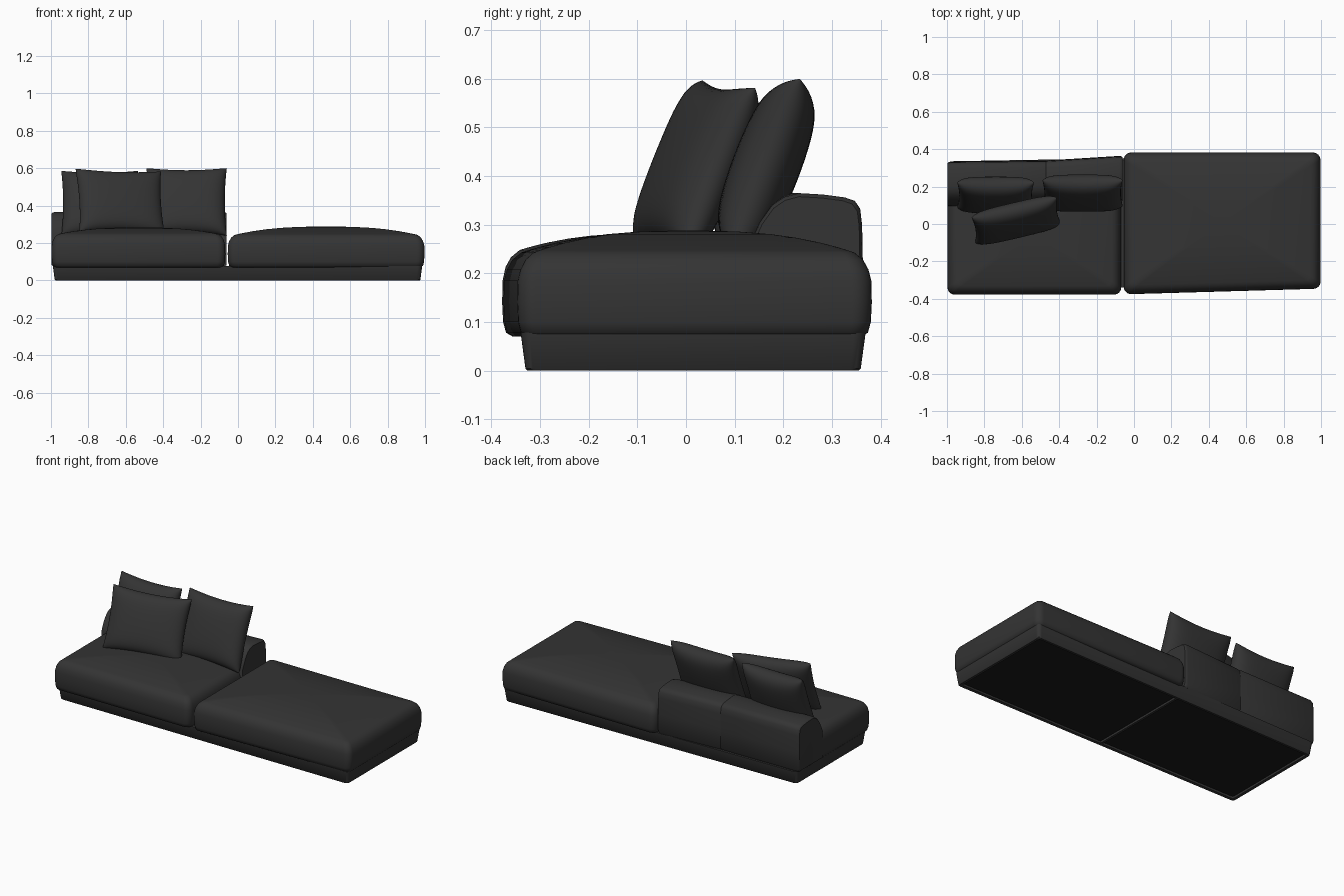
import bpy, bmesh, math
from mathutils import Matrix, Vector

if "Cube" in bpy.data.objects:
    bpy.data.objects.remove(bpy.data.objects["Cube"])


def material(name, v):
    m = bpy.data.materials.new(name)
    m.diffuse_color = (v, v, v, 1)
    m.use_nodes = True
    m.node_tree.nodes["Principled BSDF"].inputs["Base Color"].default_value = m.diffuse_color
    return m


FABRIC = material("charcoal fabric", 0.034)
UNDER = material("black underside", 0.010)


def finish(name, bm, mats=(FABRIC,), angle=40):
    bmesh.ops.recalc_face_normals(bm, faces=bm.faces)
    me = bpy.data.meshes.new(name)
    bm.to_mesh(me)
    bm.free()
    ob = bpy.data.objects.new(name, me)
    bpy.context.collection.objects.link(ob)
    for m in mats:
        me.materials.append(m)
    bpy.ops.object.select_all(action='DESELECT')
    ob.select_set(True)
    bpy.context.view_layer.objects.active = ob
    bpy.ops.object.shade_smooth_by_angle(angle=math.radians(angle))
    return ob


def loft(box, r, rings, warp):
    """Stack rounded rectangles; each ring is (inset, scale, z)."""
    x0, x1, y0, y1 = box
    cx, cy, hx, hy = (x0 + x1) / 2, (y0 + y1) / 2, (x1 - x0) / 2, (y1 - y0) / 2
    bm = bmesh.new()
    loops = []
    for inset, s, z in rings:
        a, b, rr = hx - inset, hy - inset, max(r - inset * 0.4, 0.012)
        pts = []
        for q, (sx, sy) in enumerate(((1, 1), (-1, 1), (-1, -1), (1, -1))):
            for k in range(7):
                t = math.pi / 2 * (q + k / 6)
                pts.append((sx * (a - rr) + rr * math.cos(t),
                            sy * (b - rr) + rr * math.sin(t)))
        loops.append([bm.verts.new((cx + s * x, warp(cx + s * x, cy + s * y), z))
                      for x, y in pts])
    for A, B in zip(loops, loops[1:]):
        n = len(A)
        for i in range(n):
            bm.faces.new((A[i], A[(i + 1) % n], B[(i + 1) % n], B[i]))
    first, last = bm.faces.new(loops[0]), bm.faces.new(loops[-1])
    return bm, first, last


# Plinth with a recessed dark underside
def plinth_warp(x, y):
    return y - 0.035 * (1 - x) / 2 if y > 0 else y


bm, first, last = loft((-0.99, 0.985, -0.34, 0.37), 0.025,
                       [(0.03, 1, 0.014), (0.03, 1, 0.002), (0.026, 1, 0.0),
                        (0.014, 1, 0.0), (0.01, 1, 0.004), (0, 1, 0.078)], plinth_warp)
first.material_index = 1
finish("plinth", bm, (FABRIC, UNDER))

# Cross bar under the plinth
bm = bmesh.new()
bmesh.ops.create_cube(bm, size=1, matrix=Matrix.Translation((-0.03, 0.003, 0.009))
                      @ Matrix.Diagonal((0.014, 0.64, 0.014, 1)))
finish("underside_bar", bm)


# Domed seat cushions
def seat_rings(edge, top):
    rings = [(0.022, 1, 0.07), (0.008, 1, 0.078), (0.002, 1, 0.10), (0, 1, 0.14),
             (0.001, 1, 0.185), (0.007, 1, edge - 0.035), (0.018, 1, edge - 0.015),
             (0.036, 1, edge)]
    for s in (0.96, 0.9, 0.8, 0.65, 0.5, 0.3, 0.1):
        rings.append((0.036, s, edge + (top - edge) * (1 - s ** 2.6)))
    return rings


def right_warp(x, y):
    if y > 0:
        return y
    t = min(max(x / 0.6, 0), 1)
    return y * (1 - 0.075 * t)


bm, _, _ = loft((-0.055, 0.997, -0.375, 0.382), 0.04, seat_rings(0.243, 0.288), right_warp)
finish("right_seat", bm, angle=60)
bm, _, _ = loft((-0.997, -0.068, -0.378, 0.27), 0.04, seat_rings(0.248, 0.283),
                lambda x, y: y)
finish("left_seat", bm, angle=60)

# Low backrest: rounded profile swept along x, bent at the middle seam
PROFILE = [(0.12, 0.075), (0.125, 0.25), (0.15, 0.305), (0.175, 0.34), (0.20, 0.357),
           (0.23, 0.365), (0.28, 0.362), (0.325, 0.356), (0.345, 0.349), (0.356, 0.333),
           (0.360, 0.30), (0.362, 0.2), (0.360, 0.09), (0.35, 0.075)]
bm = bmesh.new()
sections = []
for x, dy, k in ((-0.997, -0.03, 0.95), (-0.992, -0.029, 0.98), (-0.98, -0.028, 1),
                 (-0.475, -0.022, 1), (-0.47, -0.022, 0.985), (-0.465, -0.022, 1),
                 (-0.078, 0.002, 1), (-0.066, 0.002, 0.98), (-0.061, 0.002, 0.95)):
    sections.append([bm.verts.new((x, 0.24 + (y - 0.24) * k + dy, 0.22 + (z - 0.22) * k))
                     for y, z in PROFILE])
for A, B in zip(sections, sections[1:]):
    for i in range(len(A)):
        j = (i + 1) % len(A)
        bm.faces.new((A[i], A[j], B[j], B[i]))
bm.faces.new(sections[0])
bm.faces.new(sections[-1])
finish("backrest", bm)


# Loose pillows: pinched outline, full middle, pointed corners
def pillow(name, loc, w, h, thick, lean, turn=0, roll=0, n=28):
    bm = bmesh.new()
    for side in (-1, 1):
        grid = []
        for i in range(n + 1):
            u = math.sin(math.pi * (i / n - 0.5))
            row = []
            for j in range(n + 1):
                v = math.sin(math.pi * (j / n - 0.5))
                t = max((1 - u ** 6) * (1 - v ** 6), 0) ** 0.5
                t *= 0.72 + 0.28 * (1 - u * u) * (1 - v * v)
                x = u * w / 2 * (1 - 0.05 * (1 - v * v) * u * u)
                z = v * h / 2 * (1 - 0.08 * (1 - u * u) * v * v)
                row.append(bm.verts.new((x, side * t * thick / 2, z)))
            grid.append(row)
        for i in range(n):
            for j in range(n):
                bm.faces.new((grid[i][j], grid[i + 1][j], grid[i + 1][j + 1], grid[i][j + 1]))
    bmesh.ops.remove_doubles(bm, verts=bm.verts, dist=0.0002)
    rot = (Matrix.Rotation(math.radians(turn), 4, 'Z')
           @ Matrix.Rotation(math.radians(-lean), 4, 'X')
           @ Matrix.Rotation(math.radians(roll), 4, 'Y'))
    bm.transform(Matrix.Translation(Vector(loc)) @ rot)
    finish(name, bm, angle=80)


pillow("back_pillow_left", (-0.74, 0.155, 0.41), 0.41, 0.375, 0.14, 21)
pillow("back_pillow_right", (-0.275, 0.165, 0.42), 0.43, 0.385, 0.14, 21)
pillow("front_pillow", (-0.63, 0.02, 0.42), 0.47, 0.365, 0.13, 22, turn=14, roll=2)
